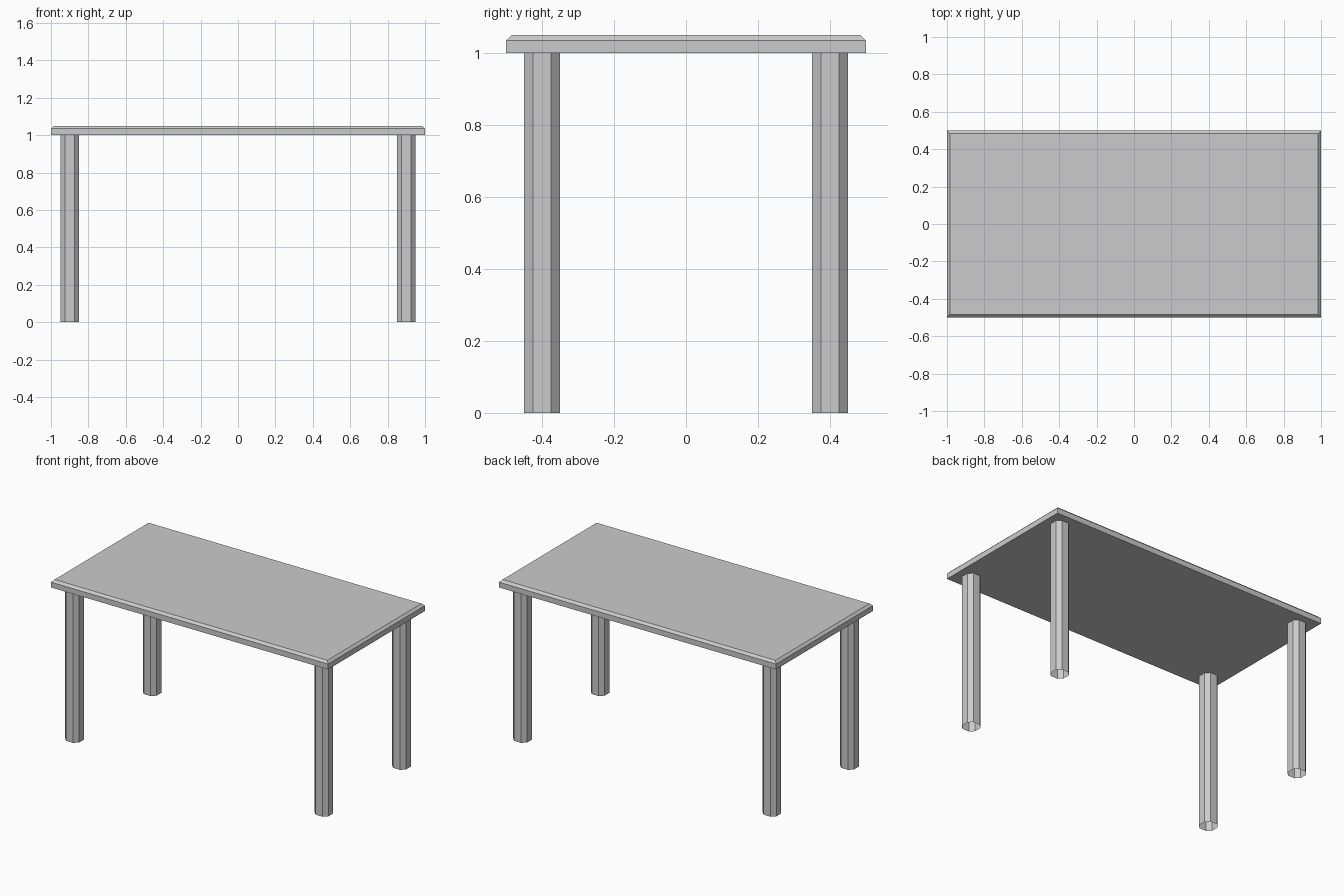
import bpy, bmesh

if "Cube" in bpy.data.objects:
    bpy.data.objects.remove(bpy.data.objects["Cube"])

LEG_HEIGHT = 1.0
LEG_HALF, LEG_CHAMFER = 0.05, 0.025
TOP_THICKNESS, TOP_CHAMFER = 0.05, 0.015


def add_object(name, bm, location=(0, 0, 0)):
    bmesh.ops.recalc_face_normals(bm, faces=bm.faces)
    mesh = bpy.data.meshes.new(name)
    bm.to_mesh(mesh)
    bm.free()
    obj = bpy.data.objects.new(name, mesh)
    obj.location = location
    bpy.context.collection.objects.link(obj)
    return obj


# Tabletop: slab with a chamfered upper rim
bm = bmesh.new()
bmesh.ops.create_cube(bm, size=1)
bmesh.ops.scale(bm, vec=(2, 1, TOP_THICKNESS), verts=bm.verts)
rim = [e for e in bm.edges if all(v.co.z > 0 for v in e.verts)]
bmesh.ops.bevel(bm, geom=rim, offset=TOP_CHAMFER, segments=1, affect='EDGES')
add_object("tabletop", bm, (0, 0, LEG_HEIGHT + TOP_THICKNESS / 2))


# Legs: open tubes with a corner-chamfered square section
def add_leg(name, x, y):
    h, c = LEG_HALF, LEG_HALF - LEG_CHAMFER
    section = [(h, -c), (h, c), (c, h), (-c, h), (-h, c), (-h, -c), (-c, -h), (c, -h)]
    bm = bmesh.new()
    low = [bm.verts.new((px, py, 0)) for px, py in section]
    high = [bm.verts.new((px, py, LEG_HEIGHT)) for px, py in section]
    for i in range(len(section)):
        j = (i + 1) % len(section)
        bm.faces.new((low[i], low[j], high[j], high[i]))
    add_object(name, bm, (x, y, 0))


for depth, y in (("front", -0.4), ("back", 0.4)):
    for side, x in (("left", -0.9), ("right", 0.9)):
        add_leg(f"{depth}_{side}_leg", x, y)
